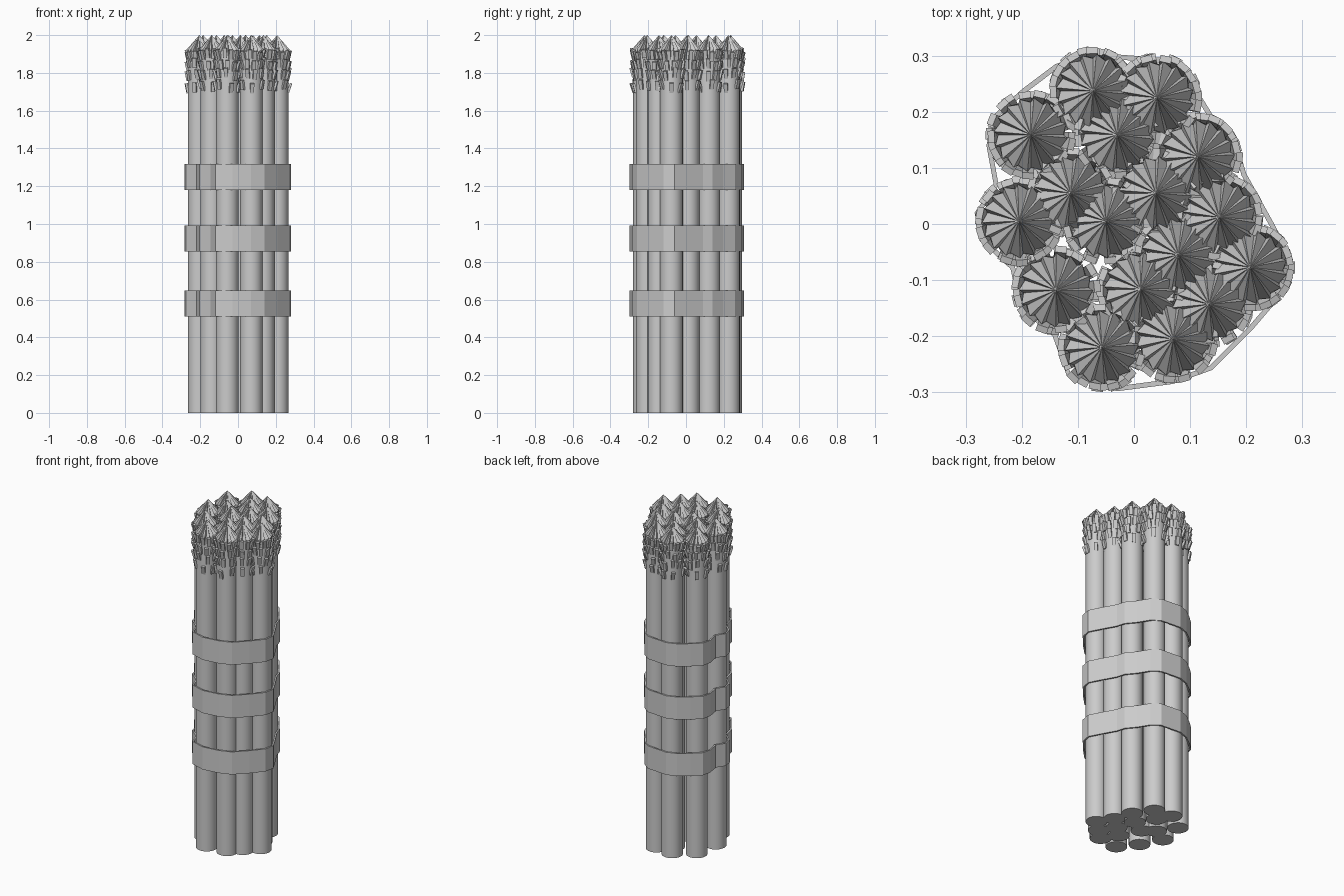
import bpy, bmesh, math, random
from mathutils import Matrix, Vector

if "Cube" in bpy.data.objects:
    bpy.data.objects.remove(bpy.data.objects["Cube"])

random.seed(4)
R = 0.06
CENTRES = [(-.073, .237), (.041, .225), (-.184, .159), (-.03, .159), (.114, .12),
           (-.113, .055), (.039, .055), (-.205, .005), (-.05, .005), (.152, .012),
           (.079, -.055), (.207, -.077), (-.139, -.118), (.012, -.116),
           (.134, -.143), (-.057, -.22), (.07, -.205)]


def finish(bm, name, smooth=False):
    bmesh.ops.recalc_face_normals(bm, faces=bm.faces)
    me = bpy.data.meshes.new(name)
    bm.to_mesh(me)
    bm.free()
    ob = bpy.data.objects.new(name, me)
    bpy.context.collection.objects.link(ob)
    if smooth:
        bpy.context.view_layer.objects.active = ob
        ob.select_set(True)
        bpy.ops.object.shade_smooth_by_angle(angle=math.radians(35))
        ob.select_set(False)
    return ob


def stalk(name, x, y):
    # plain round stem
    bm = bmesh.new()
    bmesh.ops.create_cone(bm, cap_ends=True, segments=24, radius1=R, radius2=R,
                          depth=1.9, matrix=Matrix.Translation((x, y, 0.95)))
    finish(bm, name, True)


def tip(name, x, y, spin):
    # pleated pointed cap: saw-tooth rim rising to one point
    bm = bmesh.new()
    n = 16
    apex = bm.verts.new((x, y, 2.0))
    base = bm.verts.new((x, y, 1.89))
    rim, low = [], []
    for i in range(n):
        for da, r, z in ((0, .066, 1.925), (.09, .058, 1.91)):
            a = spin + 2 * math.pi * i / n + da
            rim.append(bm.verts.new((x + r * math.cos(a), y + r * math.sin(a), z)))
            low.append(bm.verts.new((x + R * math.cos(a), y + R * math.sin(a), 1.89)))
    for i in range(2 * n):
        j = (i + 1) % (2 * n)
        bm.faces.new((rim[i], rim[j], apex))
        bm.faces.new((low[i], low[j], rim[j], rim[i]))
        bm.faces.new((low[j], low[i], base))
    finish(bm, name)


def scales(name, x, y, spin):
    # rows of little bracts leaning outward at the top
    bm = bmesh.new()
    for row, (z, n) in enumerate(((1.73, 7), (1.79, 9), (1.845, 11), (1.895, 13))):
        for i in range(n):
            a = spin + row * .7 + 2 * math.pi * (i + random.uniform(-.15, .15)) / n
            m = (Matrix.Translation((x, y, z + random.uniform(-.012, .012)))
                 @ Matrix.Rotation(a, 4, 'Z')
                 @ Matrix.Translation((R + .006, 0, 0))
                 @ Matrix.Rotation(random.uniform(.15, .35), 4, 'Y')
                 @ Matrix.Diagonal((.012, .021, .052, 1)))
            bmesh.ops.create_cube(bm, size=1, matrix=m)
    finish(bm, name)


for k, (x, y) in enumerate(CENTRES, 1):
    spin = random.uniform(0, 6.28)
    stalk(f"stalk_{k}", x, y)
    tip(f"stalk_tip_{k}", x, y, spin)
    scales(f"tip_scales_{k}", x, y, spin)

# straps follow the outline of the bundle
OUTLINE = [(-.08, .306), (.05, .296), (.10, .26), (.14, .195), (.185, .14), (.20, .09),
           (.25, 0), (.281, -.06), (.27, -.12), (.21, -.19), (.14, -.26), (.07, -.285),
           (-.03, -.298), (-.12, -.27), (-.145, -.20), (-.205, -.15), (-.22, -.08),
           (-.275, -.03), (-.284, .02), (-.25, .07), (-.263, .14), (-.25, .195),
           (-.20, .24), (-.14, .285)]


def strap(name, z0, z1):
    bm = bmesh.new()
    n = len(OUTLINE)
    rings = []
    for i, p in enumerate(OUTLINE):
        p = Vector(p)
        t = Vector(OUTLINE[(i + 1) % n]) - Vector(OUTLINE[i - 1])
        q = p - Vector((-t.y, t.x)).normalized() * .009
        rings.append([bm.verts.new((v.x, v.y, z))
                      for v, z in ((p, z0), (p, z1), (q, z1), (q, z0))])
    for i in range(n):
        a, b = rings[i], rings[(i + 1) % n]
        for k in range(4):
            m = (k + 1) % 4
            bm.faces.new((a[k], b[k], b[m], a[m]))
    # keep the inner wall inside the clockwise outline
    for r in rings:
        for outer, inner in ((r[0], r[3]), (r[1], r[2])):
            if inner.co.xy.length > outer.co.xy.length:
                inner.co.xy = 2 * outer.co.xy - inner.co.xy
    finish(bm, name)


for k, z in enumerate((.51, .855, 1.18)):
    strap(f"strap_{k + 1}", z, z + .138)
